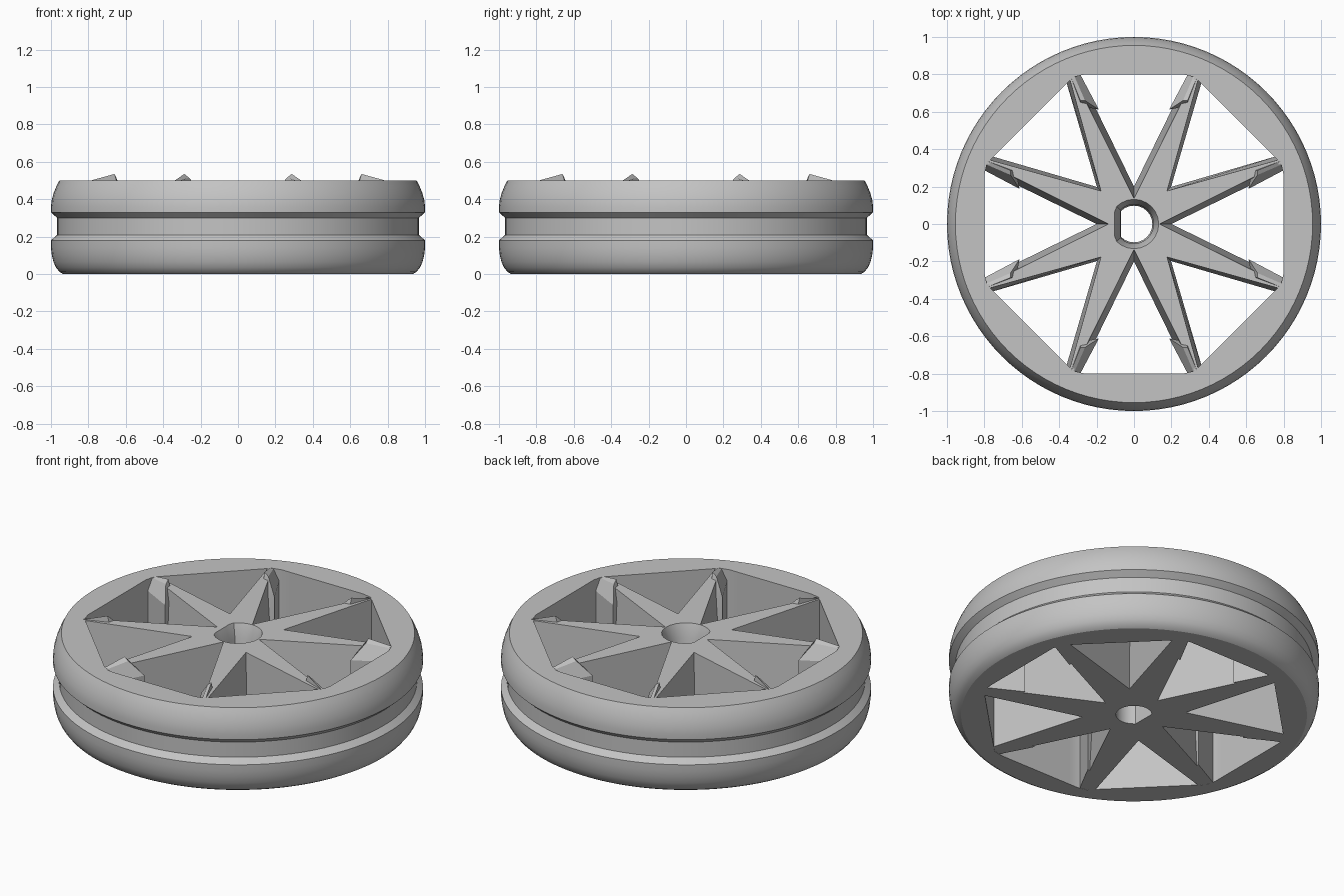
import bpy, bmesh, math
from mathutils import Matrix, Vector

if "Cube" in bpy.data.objects:
    bpy.data.objects.remove(bpy.data.objects["Cube"])

grey = bpy.data.materials.new("plain_grey")
grey.diffuse_color = (0.55, 0.55, 0.55, 1)
grey.use_nodes = True
grey.node_tree.nodes["Principled BSDF"].inputs["Base Color"].default_value = grey.diffuse_color


def finish(bm, name, angle=25):
    bmesh.ops.recalc_face_normals(bm, faces=bm.faces)
    mesh = bpy.data.meshes.new(name)
    bm.to_mesh(mesh)
    bm.free()
    mesh.materials.append(grey)
    ob = bpy.data.objects.new(name, mesh)
    bpy.context.collection.objects.link(ob)
    bpy.ops.object.select_all(action='DESELECT')
    ob.select_set(True)
    bpy.context.view_layer.objects.active = ob
    bpy.ops.object.shade_smooth_by_angle(angle=math.radians(angle))
    return ob


def bridge(bm, a, b):
    n = len(a)
    for i in range(n):
        bm.faces.new((a[i], a[(i + 1) % n], b[(i + 1) % n], b[i]))


# Grooved rim: round outside, eight-sided inside
N = 96
profile = [(0.935, 0), (0.955, 0.012), (0.973, 0.035), (0.987, 0.065),
           (0.996, 0.105), (1, 0.14), (1, 0.18), (0.967, 0.21),
           (0.967, 0.30), (1, 0.33), (1, 0.36), (0.996, 0.395),
           (0.985, 0.435), (0.97, 0.472), (0.955, 0.50)]
bm = bmesh.new()


def octagon(main, diag, z):
    ring = []
    for i in range(N):
        t = 2 * math.pi * i / N
        # nearest of the square sides and of the diagonal sides
        a = (t + math.pi / 4) % (math.pi / 2) - math.pi / 4
        b = t % (math.pi / 2) - math.pi / 4
        r = min(main / math.cos(a), diag / math.cos(b))
        ring.append(bm.verts.new((r * math.cos(t), r * math.sin(t), z)))
    return ring


rings = [[bm.verts.new((r * math.cos(2 * math.pi * i / N),
                        r * math.sin(2 * math.pi * i / N), z)) for i in range(N)]
         for r, z in profile]
rings += [octagon(0.798, 0.785, 0.50), octagon(0.798, 0.785, 0)]
for i in range(len(rings)):
    bridge(bm, rings[i], rings[(i + 1) % len(rings)])
finish(bm, "rim")

# Eight tapered spokes around a flat-sided axle hole
bm = bmesh.new()


def star(main, diag, z):
    """Each opening is (valley radius, half width at radius 0.8)."""
    ring = []
    for k in range(8):
        valley, half = diag if k % 2 else main
        rot = Matrix.Rotation(k * math.pi / 4, 3, 'Z')
        # spoke sides run slightly into the rim
        s = (0.825 - valley) / (0.80 - valley)
        for x, y in ((0.825, -half * s), (valley, 0), (0.825, half * s)):
            ring.append(bm.verts.new(rot @ Vector((x, y, z))))
    return ring[1:] + ring[:1]


def hole(radius, flat, z):
    ring = []
    for i in range(24):
        t = 2 * math.pi * i / 24
        ring.append(bm.verts.new((max(-flat, radius * math.cos(t)),
                                  radius * math.sin(t), z)))
    return ring


low = star((0.20, 0.294), (0.28, 0.285), 0.0005)
high = star((0.137, 0.33), (0.25, 0.31), 0.4995)
hole_high = hole(0.132, 0.103, 0.4995)
hole_mid = hole(0.105, 0.072, 0.42)
hole_low = hole(0.098, 0.070, 0.0005)
for a, b in ((low, high), (high, hole_high), (hole_high, hole_mid),
             (hole_mid, hole_low), (hole_low, low)):
    bridge(bm, a, b)
finish(bm, "spokes")

# Upright catch with a raised tip at the outer end of every spoke
bm = bmesh.new()
plan = [(0.188, 0.612), (0.285, 0.63), (0.345, 0.805), (0.29, 0.805)]
tip = [(0.262, 0.66, 0.515), (0.287, 0.66, 0.535),
       (0.345, 0.805, 0.495), (0.325, 0.805, 0.495)]
levels = [[(x, y, 0.0005) for x, y in plan],
          [(x, y, 0.43) for x, y in plan], tip]
for k in range(4):
    rot = Matrix.Rotation(k * math.pi / 2, 3, 'Z')
    for side in (1, -1):
        a, b, c = ([bm.verts.new(rot @ Vector((side * x, y, z))) for x, y, z in pts]
                   for pts in levels)
        bridge(bm, a, b)
        bridge(bm, b, c)
        bm.faces.new(a)
        bm.faces.new(c)
finish(bm, "spoke_catches")
